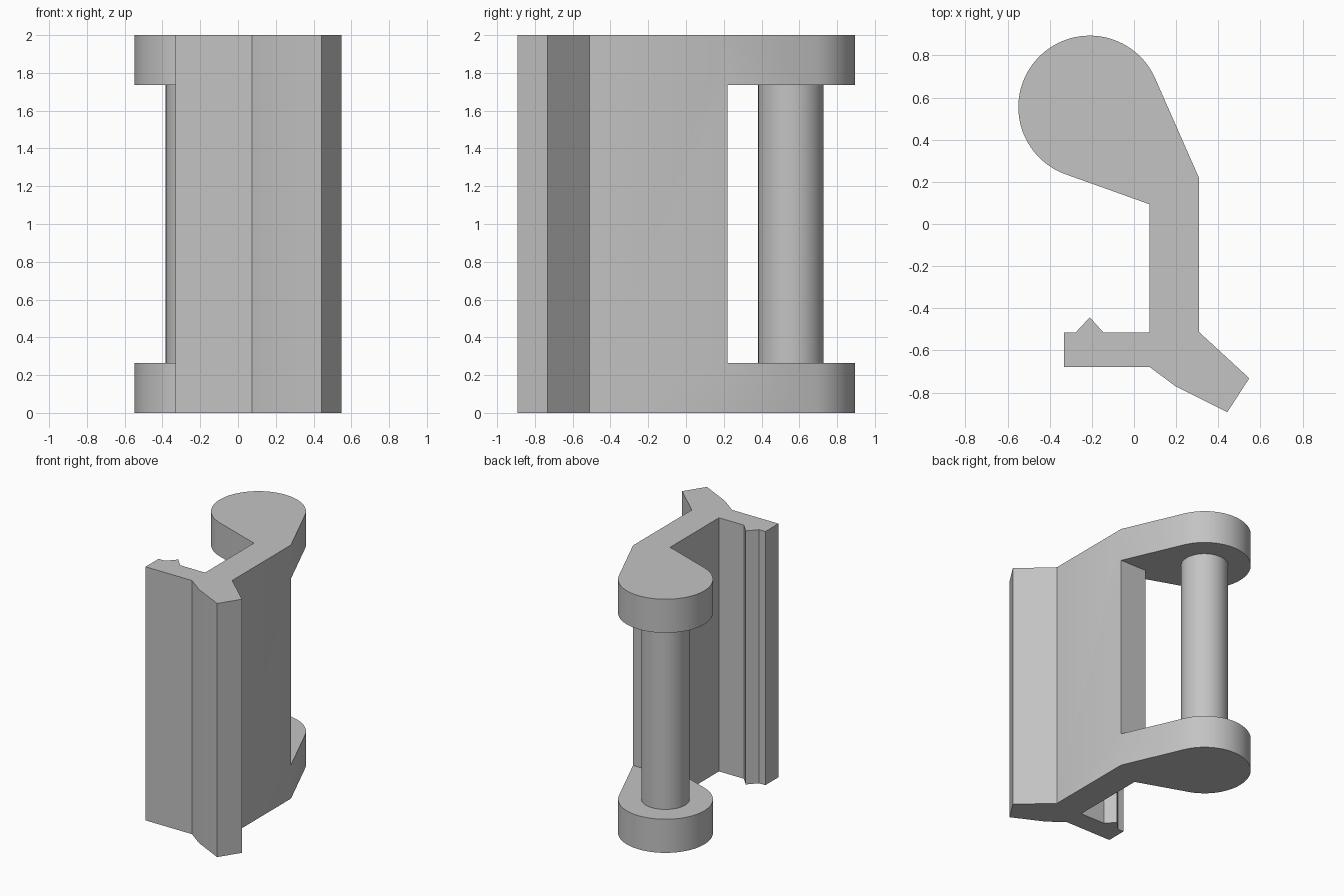
import bpy, bmesh, math
from mathutils import Vector

cube = bpy.data.objects.get("Cube")
if cube:
    bpy.data.objects.remove(cube, do_unlink=True)

HEIGHT, ARM = 2.0, 0.265            # overall height, thickness of each arm
EYE, EYE_R, PIN_R = Vector((-0.21, 0.555)), 0.339, 0.173
OUTER, INNER = Vector((0.308, 0.22)), Vector((0.073, 0.094))

grey = bpy.data.materials.new("plain grey")
grey.use_nodes = True
grey.diffuse_color = (0.55, 0.55, 0.55, 1)
grey.node_tree.nodes["Principled BSDF"].inputs["Base Color"].default_value = grey.diffuse_color


def prism(name, outline, z0, z1):
    """Extrude a plan outline from z0 to z1."""
    bm = bmesh.new()
    face = bm.faces.new([bm.verts.new((p[0], p[1], z0)) for p in outline])
    top = bmesh.ops.extrude_face_region(bm, geom=[face])["geom"]
    verts = [v for v in top if isinstance(v, bmesh.types.BMVert)]
    bmesh.ops.translate(bm, verts=verts, vec=(0, 0, z1 - z0))
    bmesh.ops.recalc_face_normals(bm, faces=bm.faces)
    mesh = bpy.data.meshes.new(name)
    bm.to_mesh(mesh)
    bm.free()
    mesh.materials.append(grey)
    obj = bpy.data.objects.new(name, mesh)
    bpy.context.collection.objects.link(obj)
    return obj


def arc(radius, start, end, steps):
    return [EYE + radius * Vector((math.cos(a), math.sin(a)))
            for a in (start + (end - start) * i / steps for i in range(steps + 1))]


def tangent_angle(point, side):
    """Angle at which a line from the point touches the rounded eye."""
    d = point - EYE
    return math.atan2(d.y, d.x) + side * math.acos(EYE_R / d.length)


# Bracket: rounded eye, web, ridged front flange and angled lip
eye_arc = arc(EYE_R, tangent_angle(OUTER, 1), tangent_angle(INNER, -1) + math.tau, 64)
flange = [(0.073, -0.515), (-0.145, -0.515), (-0.21, -0.443), (-0.277, -0.515),
          (-0.332, -0.515), (-0.332, -0.678), (0.073, -0.678)]
lip = [(0.2, -0.772), (0.443, -0.893), (0.547, -0.732), (0.308, -0.512)]
bracket = prism("bracket", [OUTER, *eye_arc, INNER, *flange, *lip], 0, HEIGHT)

# Opening between the two arms
opening = [(-1, INNER.y), INNER, (INNER.x, OUTER.y), (1, OUTER.y), (1, 1.2), (-1, 1.2)]
cutter = prism("opening_cutter", opening, ARM, HEIGHT - ARM)
cutter.hide_render = True
cut = bracket.modifiers.new("opening", 'BOOLEAN')
cut.operation, cut.solver, cut.object = 'DIFFERENCE', 'EXACT', cutter
bpy.ops.object.select_all(action='DESELECT')
bpy.context.view_layer.objects.active = bracket
bracket.select_set(True)
bpy.ops.object.modifier_apply(modifier=cut.name)
bpy.data.objects.remove(cutter, do_unlink=True)

# Hinge pin joining the arms
pin = prism("hinge_pin", arc(PIN_R, 0, math.tau, 48)[:-1], ARM - 0.02, HEIGHT - ARM + 0.02)

# Soft shading on the curves, crisp edges elsewhere
pin.select_set(True)
bpy.ops.object.shade_smooth_by_angle(angle=math.radians(30))
